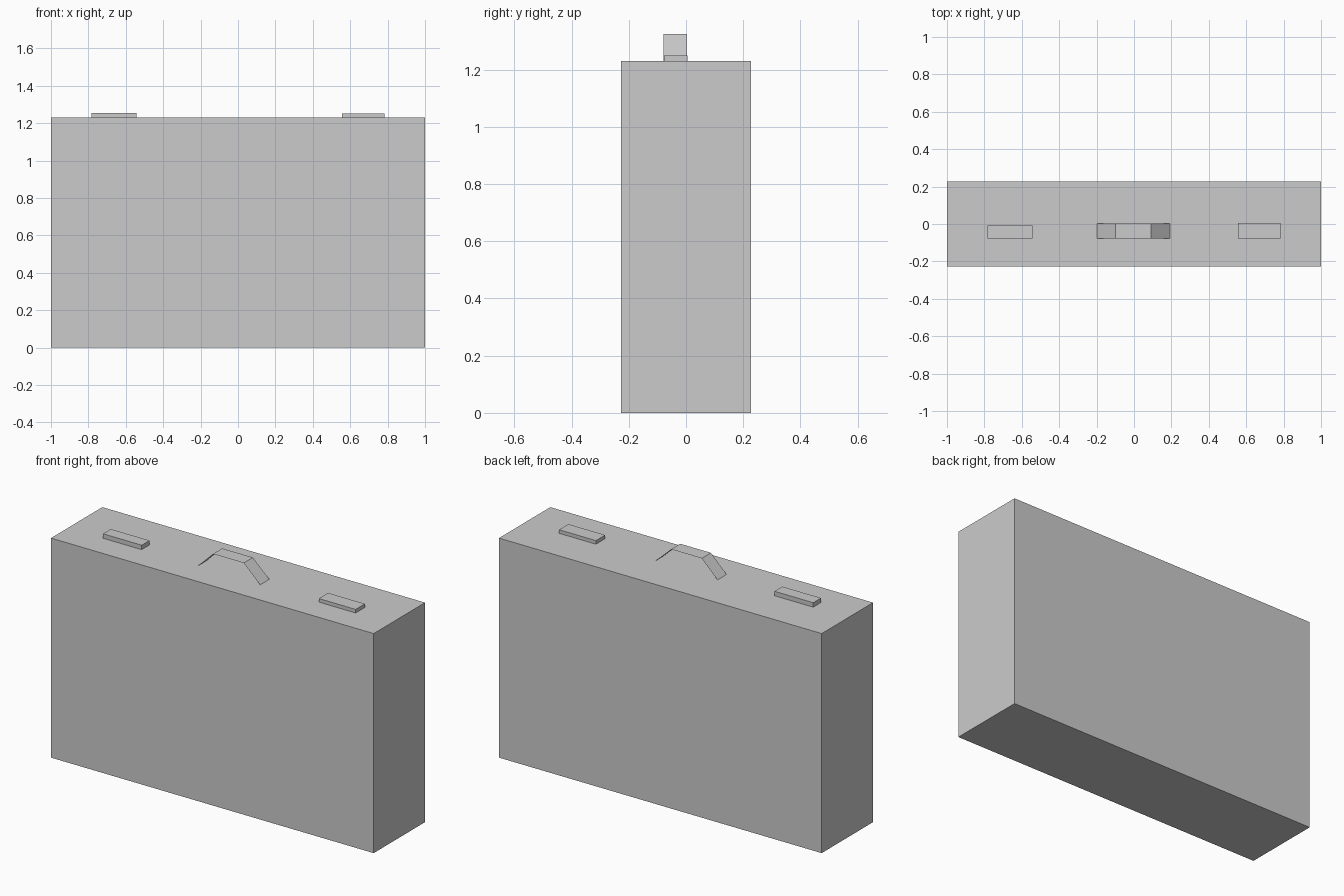
import bpy, bmesh

if "Cube" in bpy.data.objects:
    bpy.data.objects.remove(bpy.data.objects["Cube"])

TOP = 1.23


def mesh_object(name, bm):
    bmesh.ops.recalc_face_normals(bm, faces=bm.faces[:])
    mesh = bpy.data.meshes.new(name)
    bm.to_mesh(mesh)
    bm.free()
    obj = bpy.data.objects.new(name, mesh)
    bpy.context.collection.objects.link(obj)
    return obj


def box(name, x, y, z):
    bm = bmesh.new()
    bmesh.ops.create_cube(bm, size=1)
    for v in bm.verts:
        v.co = [r[0] if c < 0 else r[1] for c, r in zip(v.co, (x, y, z))]
    return mesh_object(name, bm)


# Case body
box("case_body", (-1, 1), (-0.227, 0.227), (0, TOP))

# Latches on the top
box("left_latch", (-0.783, -0.543), (-0.077, -0.008), (TOP, 1.255))
box("right_latch", (0.555, 0.783), (-0.077, 0.005), (TOP, 1.25))

# Handle: a thin bent strap extruded along y
profile = [(-0.197, TOP), (-0.1, 1.325), (0.09, 1.325), (0.192, TOP)]
bm = bmesh.new()
rows = [[bm.verts.new((x, y, z)) for y in (-0.078, 0.003)] for x, z in profile]
for a, b in zip(rows, rows[1:]):
    bm.faces.new((a[0], b[0], b[1], a[1]))
mesh_object("handle", bm)
